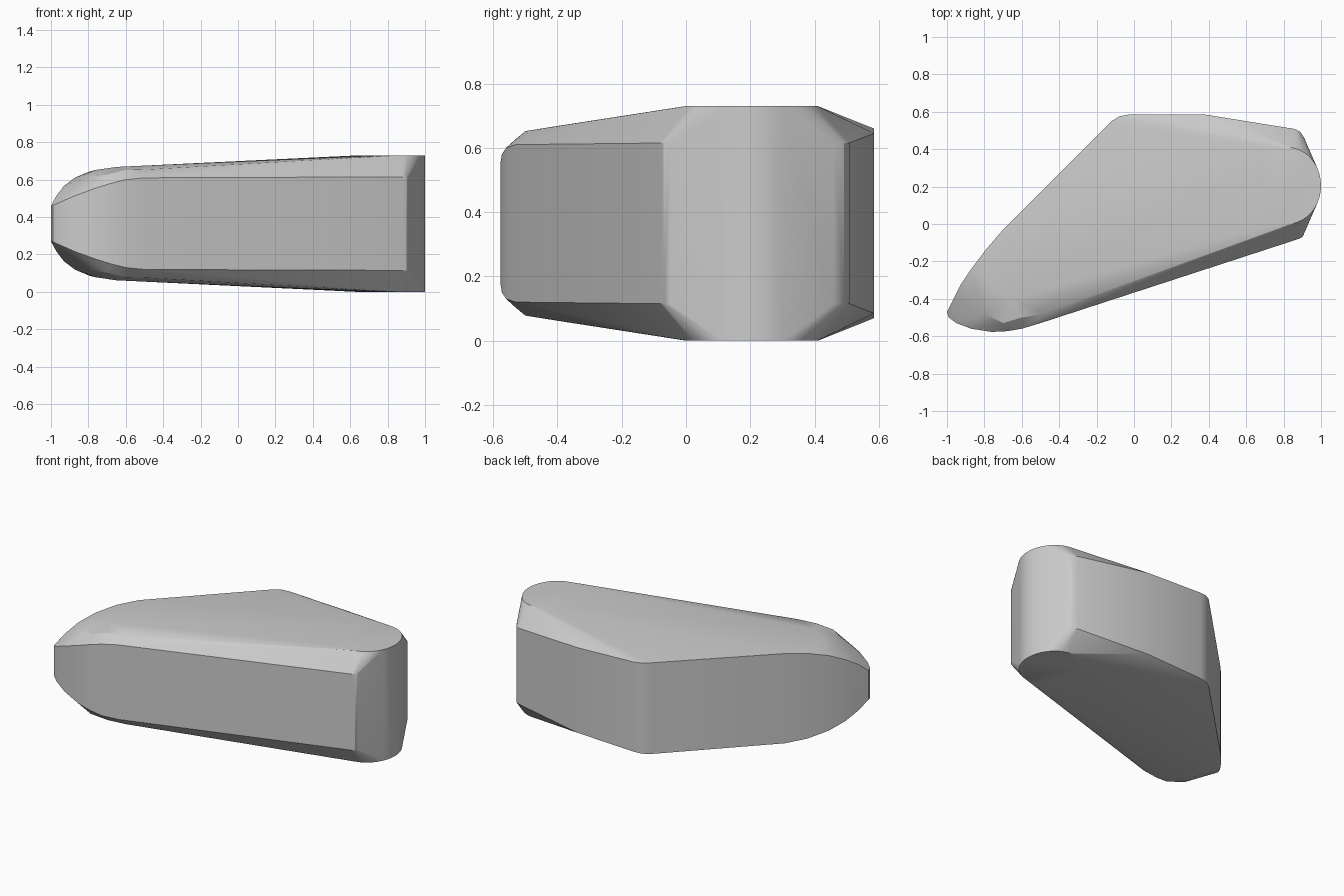
import bpy, bmesh, math

cube = bpy.data.objects.get("Cube")
if cube:
    bpy.data.objects.remove(cube, do_unlink=True)

MID = 0.365

# Upper rim of the side walls, running round the body
rim = [(-1, -.47, .46), (-.97, -.41, .515), (-.93, -.33, .567), (-.87, -.24, .612),
       (-.79, -.135, .645), (-.70, -.03, .66), (-.12, .55, .665), (-.08, .575, .663),
       (-.03, .585, .66), (.38, .585, .645), (.86, .508, .615), (.89, .492, .615),
       (.91, .46, .615), (.91, -.05, .615), (.90, -.07, .615), (.88, -.08, .615),
       (-.50, -.53, .61), (-.60, -.56, .60), (-.68, -.573, .58), (-.76, -.577, .555),
       (-.87, -.56, .515), (-.95, -.53, .48), (-.99, -.50, .462)]

# Crown of the rounded nose and the start of the front chamfer
crown = [(-.48, -.48, .655), (-.60, -.50, .652), (-.65, -.40, .668),
         (-.70, -.53, .627), (-.80, -.48, .615), (-.76, -.35, .652), (-.88, -.42, .572)]

# Flat oval pad at the blunt end
pad = []
for i in range(40):
    a = math.tau * i / 40
    pad.append((.82 + .18 * math.cos(a), .205 + .205 * math.sin(a), 2 * MID))

# Wrap the upper points and their mirrored copies in one convex skin
bm = bmesh.new()
for x, y, z in rim + crown + pad:
    bm.verts.new((x, y, z))
    bm.verts.new((x, y, 2 * MID - z))
hull = bmesh.ops.convex_hull(bm, input=bm.verts[:])
spare = {v for v in hull["geom_interior"] + hull["geom_unused"]
         if isinstance(v, bmesh.types.BMVert) and v.is_valid}
bmesh.ops.delete(bm, geom=list(spare), context="VERTS")
bmesh.ops.dissolve_limit(bm, angle_limit=math.radians(1), verts=bm.verts[:], edges=bm.edges[:])
bmesh.ops.recalc_face_normals(bm, faces=bm.faces[:])

mesh = bpy.data.meshes.new("body")
bm.to_mesh(mesh)
bm.free()
body = bpy.data.objects.new("body", mesh)
bpy.context.collection.objects.link(body)

# Plain grey finish
grey = bpy.data.materials.new("grey")
grey.use_nodes = True
colour = (.6, .6, .6, 1)
grey.diffuse_color = colour
grey.node_tree.nodes["Principled BSDF"].inputs["Base Color"].default_value = colour
mesh.materials.append(grey)

# Slightly rounded edges with smooth shading
bpy.ops.object.select_all(action="DESELECT")
body.select_set(True)
bpy.context.view_layer.objects.active = body
bpy.ops.object.shade_smooth_by_angle(angle=math.radians(22))
